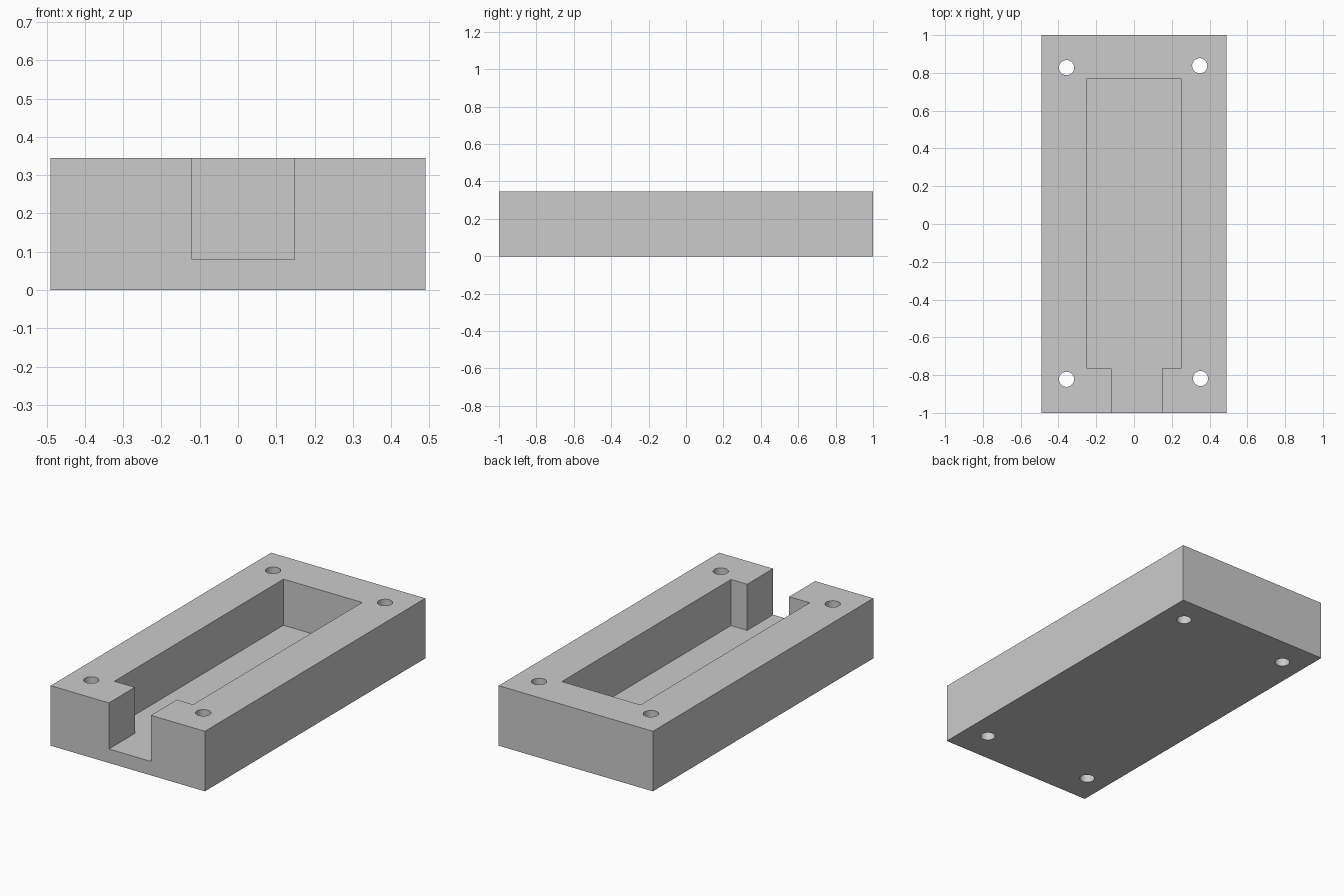
import bpy
import bmesh
import math

cube = bpy.data.objects.get("Cube")
if cube:
    bpy.data.objects.remove(cube, do_unlink=True)

HEIGHT = 0.345
FLOOR = 0.08
ABOVE = HEIGHT + 0.1

grey = bpy.data.materials.new("plain grey")
grey.use_nodes = True
colour = (0.6, 0.6, 0.6, 1)
grey.diffuse_color = colour
grey.node_tree.nodes["Principled BSDF"].inputs["Base Color"].default_value = colour


def prism(name, outline, bottom, top):
    """Extrude a counter-clockwise plan outline between two heights."""
    bm = bmesh.new()
    base = bm.faces.new([bm.verts.new((x, y, bottom)) for x, y in outline])
    new = bmesh.ops.extrude_face_region(bm, geom=[base])["geom"]
    moved = [g for g in new if isinstance(g, bmesh.types.BMVert)]
    bmesh.ops.translate(bm, verts=moved, vec=(0, 0, top - bottom))
    bmesh.ops.recalc_face_normals(bm, faces=bm.faces)
    mesh = bpy.data.meshes.new(name)
    bm.to_mesh(mesh)
    bm.free()
    mesh.materials.append(grey)
    obj = bpy.data.objects.new(name, mesh)
    bpy.context.collection.objects.link(obj)
    return obj


def circle(cx, cy, radius, sides=48):
    angles = [math.tau * i / sides for i in range(sides)]
    return [(cx + radius * math.cos(a), cy + radius * math.sin(a)) for a in angles]


# Solid block
tray = prism("tray_body", [(-0.49, -1), (0.49, -1), (0.49, 1), (-0.49, 1)], 0, HEIGHT)

# Long pocket with a narrower slot opening through the front wall
pocket = [(-0.12, -1.1), (0.147, -1.1), (0.147, -0.765), (0.25, -0.765),
          (0.25, 0.77), (-0.25, 0.77), (-0.25, -0.765), (-0.12, -0.765)]
cutters = [prism("pocket_cutter", pocket, FLOOR, ABOVE)]

# Corner screw holes
for x, y in [(-0.357, 0.828), (0.348, 0.838), (-0.357, -0.822), (0.352, -0.818)]:
    cutters.append(prism("screw_hole_cutter", circle(x, y, 0.04), -0.1, ABOVE))

# Cut the block, then discard the cutters
bpy.ops.object.select_all(action="DESELECT")
tray.select_set(True)
bpy.context.view_layer.objects.active = tray
for cutter in cutters:
    cutter.hide_render = True
    cut = tray.modifiers.new("cut", "BOOLEAN")
    cut.operation = "DIFFERENCE"
    cut.solver = "EXACT"
    cut.object = cutter
    bpy.ops.object.modifier_apply(modifier=cut.name)
    bpy.data.objects.remove(cutter, do_unlink=True)

bpy.ops.object.shade_smooth_by_angle(angle=math.radians(30))
